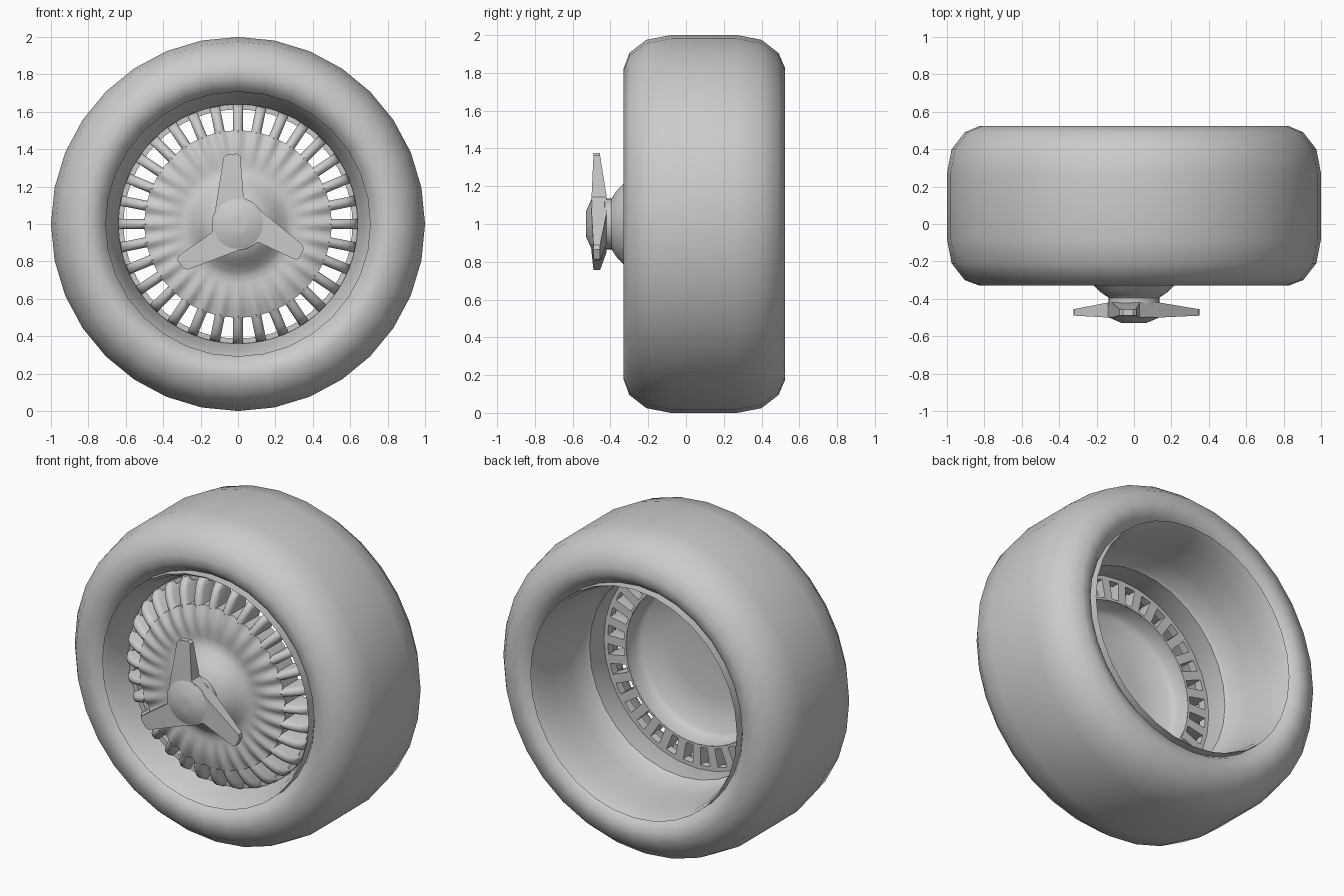
import bpy, bmesh, math
from math import sin, cos, pi, radians

if "Cube" in bpy.data.objects:
    bpy.data.objects.remove(bpy.data.objects["Cube"])

CZ = 1.0      # axle height
SPOKES = 32
BACK = -.105  # rear plane of the spokes


def finish(name, bm, angle=35, flip=False):
    bmesh.ops.remove_doubles(bm, verts=bm.verts, dist=1e-5)
    bmesh.ops.recalc_face_normals(bm, faces=bm.faces)
    if flip:
        bmesh.ops.reverse_faces(bm, faces=bm.faces)
    me = bpy.data.meshes.new(name)
    bm.to_mesh(me)
    bm.free()
    ob = bpy.data.objects.new(name, me)
    bpy.context.collection.objects.link(ob)
    bpy.ops.object.select_all(action='DESELECT')
    ob.select_set(True)
    bpy.context.view_layer.objects.active = ob
    bpy.ops.object.shade_smooth_by_angle(angle=radians(angle))
    return ob


def polar(r, t, y):
    return (r * cos(t), y, CZ + r * sin(t))


def bridge(bm, rings):
    n = len(rings[0])
    for a, b in zip(rings, rings[1:]):
        for i in range(n):
            j = (i + 1) % n
            bm.faces.new((a[i], a[j], b[j], b[i]))


def lathe(name, profile, n=32, closed=False, wave=None, caps=(), angle=35, flip=False):
    """Revolve (radius, y) points round the axle; wave(k, t) shifts y."""
    bm = bmesh.new()
    rings = []
    for k, (r, y) in enumerate(profile):
        ring = []
        for i in range(n):
            t = 2 * pi * i / n
            ring.append(bm.verts.new(polar(r, t, y + (wave(k, t) if wave else 0))))
        rings.append(ring)
    bridge(bm, rings + rings[:1] if closed else rings)
    for c in caps:
        bm.faces.new(rings[c])
    return finish(name, bm, angle, flip)


# Tyre: rounded shell from the front bead over the tread to the back bead
lathe("tyre", [(.71, -.265), (.735, -.30), (.775, -.325), (.825, -.33), (.905, -.30),
               (.975, -.21), (1.0, -.08), (1.0, .27), (.975, .40), (.905, .49),
               (.825, .525), (.775, .52), (.735, .495), (.71, .46)], angle=50)

# Rim barrel: flange lips that stand out of the tyre, front dish, deep back bowl
lathe("rim_barrel", [(.71, -.265), (.71, -.32), (.69, -.29), (.67, -.225), (.65, -.17),
                     (.638, -.12), (.635, .04), (.65, .06), (.665, .2), (.68, .36),
                     (.692, .47), (.71, .515), (.71, .46)], angle=35, flip=True)

# Back ring that carries the outer spoke ends
lathe("spoke_ring", [(.612, BACK - .05), (.64, BACK - .05), (.64, BACK), (.612, BACK)],
      64, closed=True)

# Fluted centre disc with a central dome
ripple = [0, 0, 0, 0, 0, 0, 0, .003, .006, .009, .012, 0, 0]
lathe("fluted_disc",
      [(.12, -.395), (.15, -.385), (.185, -.36), (.22, -.325), (.255, -.295), (.285, -.28),
       (.32, -.28), (.365, -.284), (.41, -.282), (.455, -.273), (.5, -.258), (.5, BACK),
       (.485, BACK)],
      SPOKES * 6, wave=lambda k, t: -ripple[k] * cos(SPOKES * t), angle=45)
lathe("disc_back", [(.485, BACK), (.48, -.19), (.45, -.225), (.25, -.25), (.05, -.255)],
      64, caps=(-1,), angle=50)

# Spokes: rounded front ridge, flat sides running back to the ring
bm = bmesh.new()
section = [(-.027, 1), (-.027, .2), (-.019, .06), (0, 0), (.019, .06), (.027, .2), (.027, 1)]
for s in range(SPOKES):
    t = 2 * pi * s / SPOKES
    rings = []
    for r, front in [(.49, -.274), (.52, -.266), (.55, -.255), (.59, -.235), (.62, -.21),
                     (.638, -.175)]:
        ring = []
        for w, f in section:
            y = front + f * (BACK - front)
            ring.append(bm.verts.new((r * cos(t) - w * sin(t), y,
                                      CZ + r * sin(t) + w * cos(t))))
        rings.append(ring)
    bridge(bm, rings)
    bm.faces.new(rings[0])
    bm.faces.new(rings[-1])
finish("spokes", bm, 50)

# Neck and tapered hub of the spinner
lathe("hub_neck", [(.16, -.37), (.135, -.395), (.135, -.43), (.10, -.44)], caps=(0, -1))
lathe("spinner_hub", [(.14, -.497), (.07, -.528), (.03, -.53)], 24, caps=(0, -1), angle=40)

# Three-bladed spinner: (along blade, across blade, front y, back y)
blade = [(.14, -.045, -.50, -.42), (.36, -.05, -.49, -.455), (.375, -.035, -.49, -.456),
         (.375, .02, -.49, -.456), (.36, .04, -.49, -.455), (.10, .11, -.50, -.42)]
bm = bmesh.new()
front, back = [], []
for k in range(3):
    a = radians(96 + 120 * k)
    for u, v, yf, yb in blade:
        x, z = u * cos(a) - v * sin(a), CZ + u * sin(a) + v * cos(a)
        front.append(bm.verts.new((x, yf, z)))
        back.append(bm.verts.new((x, yb, z)))
bridge(bm, [front, back])
for loop in (front, back):
    for k in range(3):
        bm.faces.new(loop[6 * k:6 * k + 6])
    bm.faces.new([loop[6 * k + e] for k in range(3) for e in (0, 5)])
finish("spinner_blades", bm, 20)
